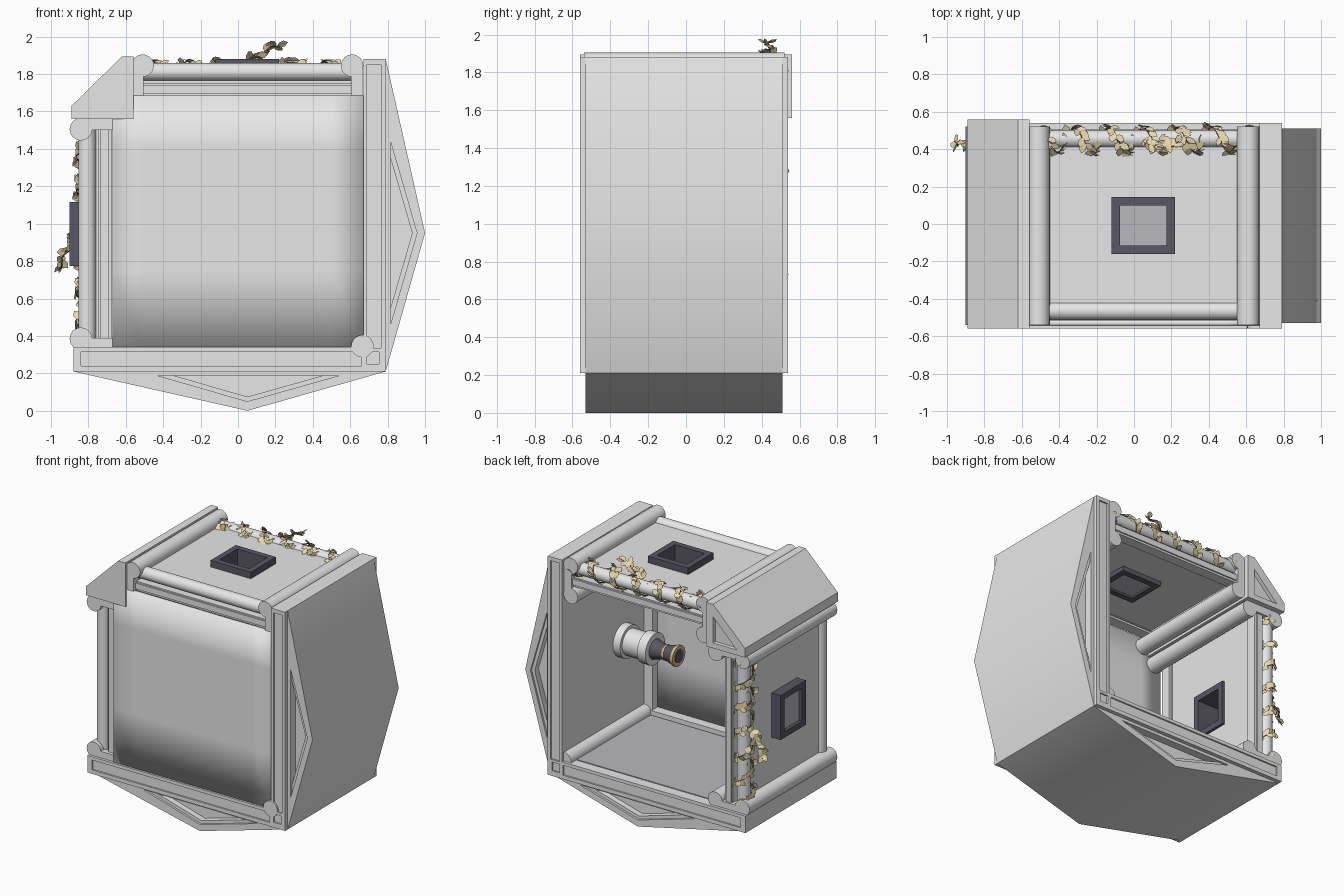
import bpy, bmesh, math, random
from mathutils import Vector

random.seed(4)
if "Cube" in bpy.data.objects:
    bpy.data.objects.remove(bpy.data.objects["Cube"])


def material(name, rgb):
    m = bpy.data.materials.new(name)
    m.use_nodes = True
    m.diffuse_color = (*rgb, 1)
    m.node_tree.nodes["Principled BSDF"].inputs["Base Color"].default_value = (*rgb, 1)
    return m


STONE = material("pale grey", (0.8, 0.8, 0.8))
DARK = material("dark slate", (0.1, 0.095, 0.125))
PANE = material("lavender grey", (0.48, 0.48, 0.52))
LEAF = material("dry leaf", (0.8, 0.69, 0.42))
STEM = material("olive stem", (0.16, 0.13, 0.06))
GOLD = material("brass", (0.68, 0.5, 0.23))


def smooth_shade(ob, degrees):
    bpy.ops.object.select_all(action="DESELECT")
    ob.select_set(True)
    bpy.context.view_layer.objects.active = ob
    bpy.ops.object.shade_smooth_by_angle(angle=math.radians(degrees))


def finish(name, bm, mat):
    me = bpy.data.meshes.new(name)
    bm.to_mesh(me)
    bm.free()
    me.materials.append(mat)
    ob = bpy.data.objects.new(name, me)
    bpy.context.collection.objects.link(ob)
    return ob


def prism(name, pts, y0, y1, mat=STONE):
    """Extrude an x-z outline along y."""
    bm = bmesh.new()
    face = bm.faces.new([bm.verts.new((x, y0, z)) for x, z in pts])
    ext = bmesh.ops.extrude_face_region(bm, geom=[face])["geom"]
    for v in ext:
        if isinstance(v, bmesh.types.BMVert):
            v.co.y = y1
    bmesh.ops.recalc_face_normals(bm, faces=bm.faces)
    return finish(name, bm, mat)


def rect(a, b):
    (x0, x1), (z0, z1) = sorted((a[0], b[0])), sorted((a[1], b[1]))
    return [(x0, z0), (x1, z0), (x1, z1), (x0, z1)]


def rod(name, p, q, r, mat=STONE, r2=None):
    p, q = Vector(p), Vector(q)
    bm = bmesh.new()
    bmesh.ops.create_cone(bm, cap_ends=True, segments=24, radius1=r,
                          radius2=r if r2 is None else r2, depth=(q - p).length)
    bm.transform(Vector((0, 0, 1)).rotation_difference(q - p).to_matrix().to_4x4())
    bmesh.ops.translate(bm, verts=bm.verts, vec=(p + q) / 2)
    smooth_shade(finish(name, bm, mat), 40)


def cut(ob, pts, y0, y1):
    tool = prism("cutter", pts, y0, y1)
    tool.hide_render = True
    mod = ob.modifiers.new("cut", "BOOLEAN")
    mod.object, mod.operation, mod.solver = tool, "DIFFERENCE", "EXACT"
    bpy.context.view_layer.objects.active = ob
    bpy.ops.object.modifier_apply(modifier="cut")
    bpy.data.objects.remove(tool)


def recess(ob, pts, y0, y1, depth):
    cut(ob, pts, y0 - 0.1, y0 + depth)
    cut(ob, pts, y1 - depth, y1 + 0.1)


def shrink(tri, s):
    """Scale a triangle towards the middle of its long side."""
    cx, cz = ((tri[0][i] + tri[2][i]) / 2 for i in (0, 1))
    return [(cx + (x - cx) * s, cz + (z - cz) * s) for x, z in tri]


# Floor and side frames with sunken panels
F, B = -0.56, 0.54
floor = prism("floor_frame", rect((-0.88, 0.21), (0.67, 0.34)), F, B)
recess(floor, rect((-0.84, 0.24), (0.66, 0.315)), F, B, 0.012)
side = prism("side_frame", rect((0.67, 0.21), (0.79, 1.88)), F, B)
recess(side, rect((0.69, 0.335), (0.765, 1.85)), F, B, 0.012)
recess(side, rect((0.69, 0.25), (0.755, 0.315)), F, B, 0.012)
prism("floor_plate", rect((-0.62, 0.338), (0.6, 0.346)), -0.43, 0.46, PANE)
rod("floor_log", (0.665, F, 0.345), (0.665, 0.52, 0.345), 0.06)

# Pointed gables below and beside, each with a stepped triangular recess
gables = {
    "bottom_gable": ([(-0.88, 0.21), (0.05, 0), (0.79, 0.21)],
                     [(-0.43, 0.188), (0.05, 0.05), (0.54, 0.188)]),
    "side_gable": ([(0.79, 0.21), (1, 0.95), (0.79, 1.88)],
                   [(0.815, 0.46), (0.957, 0.95), (0.815, 1.44)]),
}
for name, (outline, tri) in gables.items():
    g = prism(name, outline, -0.53, 0.51)
    recess(g, tri, -0.53, 0.51, 0.015)
    recess(g, shrink(tri, 0.82), -0.53, 0.51, 0.06)
    smooth_shade(g, 35)

# Chamfered corner block
corner = prism("corner_block", [(-0.89, 1.56), (-0.56, 1.56), (-0.56, 1.895),
                                (-0.62, 1.895), (-0.89, 1.63)], F, 0.56)
cut(corner, [(-0.82, 1.6), (-0.62, 1.6), (-0.62, 1.8)], 0.53, 0.7)

# Softly shaded front wall, with loops that hold its flat middle
bm = bmesh.new()
bmesh.ops.create_cube(bm, size=1)
bmesh.ops.scale(bm, verts=bm.verts, vec=(1.34, 0.03, 1.35))
bmesh.ops.translate(bm, verts=bm.verts, vec=(0, -0.53, 1.01))
for co, no in [((0.5, 0, 0), (1, 0, 0)), ((-0.5, 0, 0), (1, 0, 0)),
               ((0, 0, 0.75), (0, 0, 1)), ((0, 0, 1.4), (0, 0, 1))]:
    bmesh.ops.bisect_plane(bm, geom=bm.verts[:] + bm.edges[:] + bm.faces[:], plane_co=co, plane_no=no)
smooth_shade(finish("front_wall", bm, STONE), 180)
prism("front_skirting", rect((-0.67, 0.34), (0.67, 0.375)), -0.52, -0.44)
prism("front_rib", rect((0.6, 0.34), (0.67, 1.68)), -0.52, -0.45)


def add_leaf(bm, p, d, out, size):
    """A flat oval leaf whose face looks mostly outwards."""
    d = d.normalized()
    w = d.cross(out + Vector([random.uniform(-0.5, 0.5) for _ in "xyz"])).normalized()
    outline = [(0, 0), (0.25, 0.28), (0.65, 0.32), (1, 0), (0.65, -0.32), (0.25, -0.28)]
    bm.faces.new([bm.verts.new(p + size * (d * t + w * s)) for t, s in outline])


def vine(name, path, outs, size, leaves):
    cu = bpy.data.curves.new(name + "_stem", "CURVE")
    cu.dimensions, cu.bevel_depth, cu.bevel_resolution = "3D", 0.004, 0
    sp = cu.splines.new("POLY")
    sp.points.add(len(path) - 1)
    for pt, co in zip(sp.points, path):
        pt.co = (*co, 1)
    cu.materials.append(STEM)
    bpy.context.collection.objects.link(bpy.data.objects.new(name + "_stem", cu))
    bm = bmesh.new()
    for i in range(leaves):
        k = int(i * (len(path) - 1) / leaves)
        along = (path[k + 1] - path[k]).normalized()
        across = along.cross(outs[k]) * random.choice((-0.8, 0.8))
        add_leaf(bm, path[k] + outs[k] * 0.006, along + across, outs[k], size * random.uniform(0.8, 1.2))
    finish(name + "_leaves", bm, LEAF)


def log_wall(name, at, win_in, win_out, pane_n, way):
    """Wall in local terms: u along it, n outwards; at() gives x and z."""
    def block(part, u0, n0, u1, n1, y0, y1, mat=STONE):
        return prism(name + part, rect(at(u0, n0), at(u1, n1)), y0, y1, mat)

    def pt(u, n, y):
        x, z = at(u, n)
        return Vector((x, y, z))

    def opening(r):
        return rect(at(-r, 1.5), at(r, 2))

    slab = block("_slab", -0.6, 1.7, 0.6, 1.83, -0.45, 0.44)
    cut(slab, opening(0.16), -0.15, 0.135)
    frame = block("_window_frame", -0.17, win_in, 0.17, win_out, -0.16, 0.145, DARK)
    cut(frame, opening(0.125), -0.115, 0.1)
    block("_window_pane", -0.126, pane_n, 0.126, pane_n + 0.009, -0.116, 0.101, PANE)
    # Corner logs and the posts between them
    for s in (-1, 1):
        block("_end_post", s * 0.555, 1.615, s * 0.615, 1.845, -0.54, 0.52)
        for n in (1.615, 1.845):
            rod(name + "_corner_log", pt(s * 0.56, n, -0.54), pt(s * 0.56, n, 0.52), 0.06)
    # Logs and rails along the front and back edges
    for y in (-0.465, 0.455):
        rod(name + "_edge_log", pt(-0.56, 1.812, y), pt(0.56, 1.812, y), 0.047)
        block("_inner_rail", -0.56, 1.68, 0.56, 1.75, y - 0.04, y + 0.04)
        block("_inner_lip", -0.56, 1.695, 0.56, 1.74, y - 0.05, y + 0.05)
    # Climbing vine, kept clear of the slab, and its loose sprig
    normal = pt(0, 1, 0) - pt(0, 0, 0)
    path, outs = [], []
    for i in range(241):
        t = i / 240
        a = t * math.tau * 6
        y, n = 0.45 + 0.066 * math.cos(a), 1.812 + 0.056 * math.sin(a)
        path.append(pt(t * 1.1 - 0.55, max(n, 1.842) if y < 0.44 else n, y))
        outs.append((normal * max(math.sin(a), 0.3 if y < 0.44 else -1)
                     + Vector((0, 1, 0)) * math.cos(a)).normalized())
    vine(name + "_vine", path, outs, 0.055, 150)
    sprig = [pt(way * 0.19 * t / 12, 1.865 + 0.105 * t / 12 + 0.012 * math.sin(t), 0.43 + 0.015 * math.cos(t))
             for t in range(13)]
    lean = (normal + Vector((0.3, 0.8, 0.3))).normalized()
    vine(name + "_sprig", sprig, [lean] * 13, 0.055, 22)


log_wall("top", lambda u, n: (0.05 + u, n), 1.665, 1.88, 1.68, 1)
log_wall("right", lambda u, n: (1.005 - n, 0.945 + u), 1.68, 1.905, 1.87, -1)

# Stepped spout on the inner side wall
steps = [("spout_base", 0.67, 0.61, 0.125, 0.125, STONE), ("spout_drum", 0.61, 0.47, 0.1, 0.1, STONE),
         ("spout_collar", 0.47, 0.4, 0.12, 0.12, STONE), ("spout_neck", 0.4, 0.31, 0.075, 0.05, DARK),
         ("spout_band", 0.31, 0.295, 0.058, 0.058, GOLD), ("spout_flare", 0.295, 0.22, 0.055, 0.075, DARK),
         ("spout_rim", 0.22, 0.2, 0.078, 0.078, GOLD), ("spout_mouth", 0.2, 0.195, 0.05, 0.05, DARK)]
for name, x0, x1, r0, r1, mat in steps:
    rod(name, (x0, -0.2, 0.99), (x1, -0.2, 0.99), r0, mat, r1)
